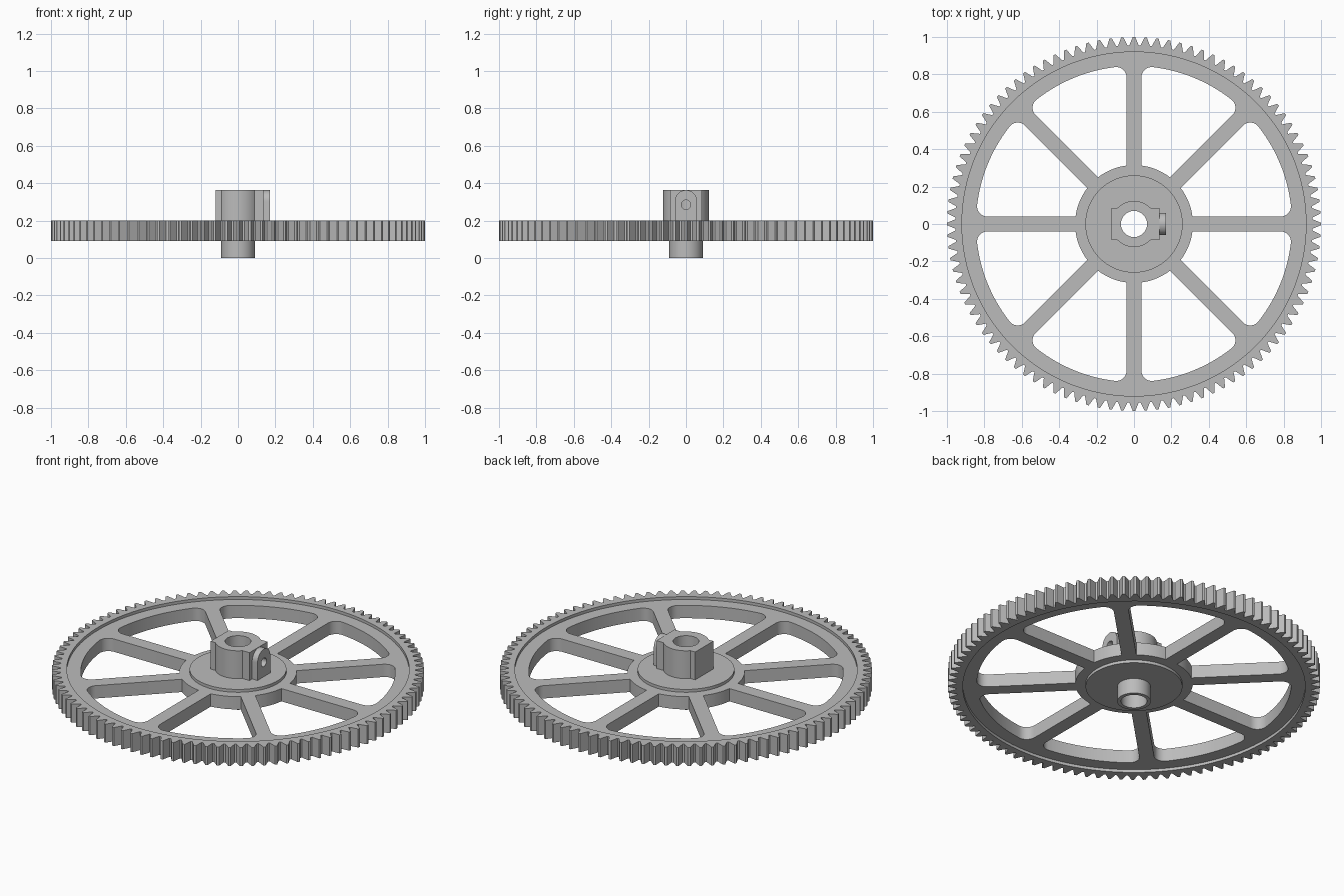
import bpy, bmesh
from math import sin, cos, asin, atan2, hypot, radians, pi, tau
from mathutils import Matrix

cube = bpy.data.objects.get("Cube")
if cube:
    bpy.data.objects.remove(cube, do_unlink=True)

grey = bpy.data.materials.new("plain_grey")
grey.use_nodes = True
grey.diffuse_color = (0.5, 0.5, 0.5, 1)
grey.node_tree.nodes["Principled BSDF"].inputs["Base Color"].default_value = (0.5, 0.5, 0.5, 1)


def polar(r, a):
    return (r * cos(a), r * sin(a))


def arc(r, a0, a1, n, cx=0, cy=0):
    """Points along an arc, both ends included."""
    return [(cx + r * cos(a0 + (a1 - a0) * i / n), cy + r * sin(a0 + (a1 - a0) * i / n))
            for i in range(n + 1)]


def circle(r, n=64, cx=0, cy=0):
    return arc(r, 0, tau, n, cx, cy)[:-1]


def prism(name, loops, low, high, matrix=Matrix()):
    """Fill an outline with holes and extrude it from low to high."""
    bm = bmesh.new()
    for loop in loops:
        verts = [bm.verts.new((x, y, low)) for x, y in loop]
        for i, v in enumerate(verts):
            bm.edges.new((verts[i - 1], v))
    bmesh.ops.triangle_fill(bm, edges=bm.edges[:], use_beauty=True)
    top = bmesh.ops.extrude_face_region(bm, geom=bm.faces[:], use_keep_orig=True)
    moved = [g for g in top["geom"] if isinstance(g, bmesh.types.BMVert)]
    bmesh.ops.translate(bm, verts=moved, vec=(0, 0, high - low))
    bmesh.ops.recalc_face_normals(bm, faces=bm.faces[:])
    bm.transform(matrix)
    mesh = bpy.data.meshes.new(name)
    bm.to_mesh(mesh)
    bm.free()
    mesh.materials.append(grey)
    obj = bpy.data.objects.new(name, mesh)
    bpy.context.collection.objects.link(obj)
    return obj


# Toothed rim
TEETH = 100
pitch = tau / TEETH
tooth = [(0.955, -0.42), (1.0, -0.1), (1.0, 0.1), (0.955, 0.42)]
outline = [polar(r, (i + f) * pitch) for i in range(TEETH) for r, f in tooth]
rim = prism("toothed_rim", [outline, circle(0.92, 128)], 0.09, 0.2)

# Recessed web with eight openings between the spokes
SPOKES = 8
step = tau / SPOKES
half_spoke, inner, outer, fillet = 0.04, 0.315, 0.845, 0.055
start = asin(half_spoke / inner)
turn = asin((half_spoke + fillet) / (outer - fillet))
centre = polar(outer - fillet, turn)
corner = arc(fillet, -pi / 2, turn, 8, *centre)
mirrored = [polar(hypot(x, y), step - atan2(y, x)) for x, y in reversed(corner)]
opening = (arc(inner, step - start, start, 8) + corner
           + arc(outer, turn, step - turn, 14)[1:-1] + mirrored)
openings = [[polar(hypot(x, y), atan2(y, x) + k * step) for x, y in opening]
            for k in range(SPOKES)]
web = prism("spoked_web", [circle(0.93, 128), circle(0.24)] + openings, 0.107, 0.183)

# Hub disc and lower sleeve
BORE = 0.07
disc = prism("hub_disc", [circle(0.26, 96), circle(BORE)], 0.09, 0.2)
sleeve = prism("lower_sleeve", [circle(0.09), circle(BORE)], 0, 0.09)

# Upper boss: round body merged with a squared block
side = asin(0.085 / 0.123)
body = ([(0.135, -0.085), (0.135, 0.085)] + arc(0.123, side, pi - side, 20)
        + [(-0.12, 0.085), (-0.12, -0.085)] + arc(0.123, pi + side, tau - side, 20))
boss = prism("upper_boss", [body, circle(BORE)], 0.2, 0.365)

# Arched pad around the set screw hole, facing +x
sideways = Matrix(((0, 0, 1, 0), (1, 0, 0, 0), (0, 1, 0, 0), (0, 0, 0, 1)))
HOLE = circle(0.025, 24, 0, 0.285)
arch = [(-0.06, 0.2), (0.06, 0.2)] + arc(0.06, 0, pi, 24, 0, 0.303)
pad = prism("screw_pad", [arch, HOLE], 0.135, 0.17, sideways)

# Screw hole through the boss wall
cutter = prism("screw_hole_cutter", [HOLE], 0.03, 0.2, sideways)
cutter.hide_render = True
cut = boss.modifiers.new("screw_hole", "BOOLEAN")
cut.operation = "DIFFERENCE"
cut.solver = "EXACT"
cut.object = cutter
bpy.context.view_layer.objects.active = boss
bpy.ops.object.modifier_apply(modifier=cut.name)
bpy.data.objects.remove(cutter, do_unlink=True)

# Smooth the round walls, keep the edges sharp
bpy.ops.object.select_all(action="DESELECT")
for part in (rim, web, disc, sleeve, boss, pad):
    part.select_set(True)
bpy.context.view_layer.objects.active = rim
bpy.ops.object.shade_smooth_by_angle(angle=radians(25))
